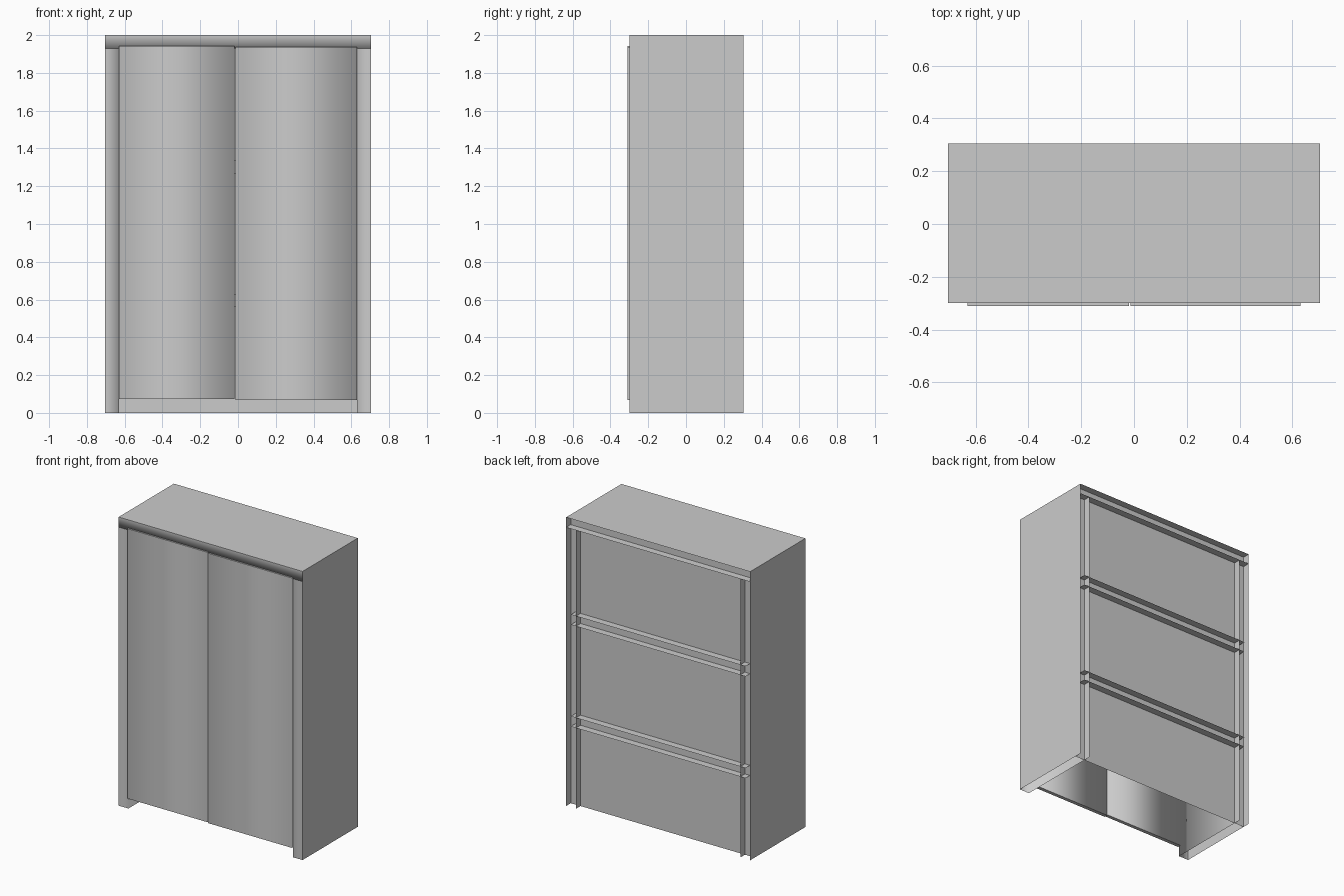
import bpy, bmesh
from mathutils import Vector

if "Cube" in bpy.data.objects:
    bpy.data.objects.remove(bpy.data.objects["Cube"])

W, INNER = 0.705, 0.63          # outer and inner half widths
FRONT, BACK, PANEL = -0.30, 0.305, 0.255
H, CAP = 2.0, 1.93

grey = bpy.data.materials.new("light_grey")
grey.diffuse_color = (0.6, 0.6, 0.6, 1)
grey.use_nodes = True
grey.node_tree.nodes["Principled BSDF"].inputs["Base Color"].default_value = grey.diffuse_color


def finish(name, bm):
    mesh = bpy.data.meshes.new(name)
    bm.to_mesh(mesh)
    bm.free()
    mesh.materials.append(grey)
    obj = bpy.data.objects.new(name, mesh)
    bpy.context.collection.objects.link(obj)
    return obj


def folded_sheet(name, profile, sweep, smooth=False):
    """Sheet metal: an open profile swept along a vector."""
    bm = bmesh.new()
    a = [bm.verts.new(p) for p in profile]
    b = [bm.verts.new(Vector(p) + Vector(sweep)) for p in profile]
    for i in range(len(a) - 1):
        f = bm.faces.new((a[i], a[i + 1], b[i + 1], b[i]))
        f.smooth = smooth
    return finish(name, bm)


def door(name, x0, x1, z0, z1):
    """Door slab, softly shaded around its upright edges."""
    bm = bmesh.new()
    bmesh.ops.create_cube(bm, size=1)
    y0, y1 = -0.31, -0.285
    for v in bm.verts:
        v.co = (x1 if v.co.x > 0 else x0,
                y1 if v.co.y > 0 else y0,
                z1 if v.co.z > 0 else z0)
    bm.normal_update()
    for f in bm.faces:
        f.smooth = abs(f.normal.z) < 0.5
        if not f.smooth:
            for e in f.edges:
                e.smooth = False
    return finish(name, bm)


# Outer side sheets and the stiles with their inner walls
for side, s in (("left", -1), ("right", 1)):
    outer = [(s * W, BACK, 0), (s * W, FRONT, 0)]
    stile = [(s * W, FRONT, 0), (s * INNER, FRONT, 0), (s * INNER, BACK, 0)]
    if s > 0:
        outer.reverse()
        stile.reverse()
    folded_sheet(side + "_side", outer, (0, 0, H))
    folded_sheet(side + "_stile", stile, (0, 0, CAP), smooth=True)

# Top sheet, and the front cap folded into the ceiling
folded_sheet("top", [(-W, BACK, H), (-W, FRONT, H)], (2 * W, 0, 0))
folded_sheet("top_cap", [(-W, FRONT, H), (-W, FRONT, CAP), (-W, BACK, CAP)],
             (2 * W, 0, 0), smooth=True)

# Recessed back panel
folded_sheet("back_panel", [(W, PANEL, 0), (-W, PANEL, 0)], (0, 0, H))

# Hollow shelves whose edges show through the back panel
for i, (lo, hi) in enumerate(((0.56, 0.63), (1.265, 1.335))):
    folded_sheet("shelf_%d" % (i + 1),
                 [(-0.67, BACK, hi), (-0.67, -0.27, hi),
                  (-0.67, -0.27, lo), (-0.67, BACK, lo)], (1.34, 0, 0))

# Double doors
door("left_door", -INNER, -0.019, 0.073, 1.943)
door("right_door", -0.014, INNER, 0.068, 1.938)
